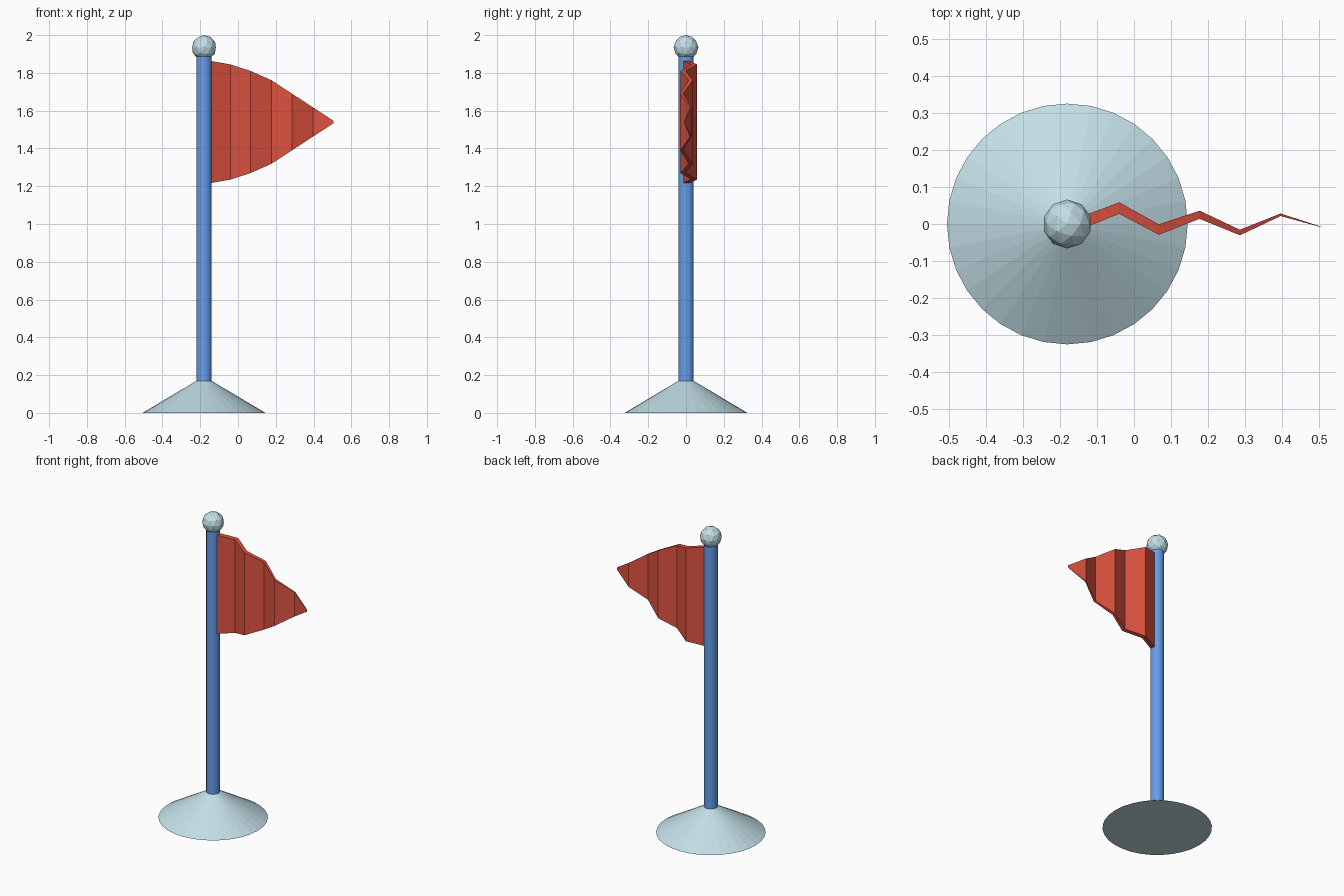
import bpy, bmesh

if "Cube" in bpy.data.objects:
    bpy.data.objects.remove(bpy.data.objects["Cube"])

POLE_X = -0.18


def material(name, rgb):
    m = bpy.data.materials.new(name)
    m.diffuse_color = (*rgb, 1)
    m.use_nodes = True
    m.node_tree.nodes["Principled BSDF"].inputs["Base Color"].default_value = m.diffuse_color
    return m


pale = material("pale_blue_grey", (0.54, 0.73, 0.79))
blue = material("blue", (0.13, 0.34, 0.83))
red = material("red", (0.73, 0.084, 0.05))


def finish(name, mat):
    ob = bpy.context.object
    ob.name = name
    ob.data.materials.append(mat)


# Conical base
bpy.ops.mesh.primitive_cone_add(vertices=32, radius1=0.325, radius2=0.04,
                                depth=0.17, location=(POLE_X, 0, 0.085))
finish("base", pale)

# Pole
bpy.ops.mesh.primitive_cylinder_add(vertices=32, radius=0.041, depth=1.72,
                                    location=(POLE_X, 0, 1.03))
finish("pole", blue)

# Faceted ball on top
bpy.ops.mesh.primitive_ico_sphere_add(subdivisions=2, radius=0.066,
                                      location=(POLE_X, 0, 1.934))
finish("ball", pale)

# Pleated pennant: (x, middle y, half thickness, half height) at each fold
folds = [(-0.150, 0.000, 0.0170, 0.324),
         (-0.040, 0.043, 0.0155, 0.305),
         (0.067, -0.015, 0.0140, 0.270),
         (0.177, 0.025, 0.0110, 0.221),
         (0.286, -0.023, 0.0075, 0.150),
         (0.396, 0.025, 0.0035, 0.078),
         (0.505, -0.008, 0.0006, 0.007)]
FLAG_Z = 1.54

bm = bmesh.new()
rings = []
for x, y, t, h in folds:
    rings.append([bm.verts.new((x, y + sy * t, FLAG_Z + sz * h))
                  for sy, sz in ((-1, -1), (1, -1), (1, 1), (-1, 1))])
for a, b in zip(rings, rings[1:]):
    for i in range(4):
        j = (i + 1) % 4
        bm.faces.new((a[i], a[j], b[j], b[i]))
bm.faces.new(rings[0])
bm.faces.new(rings[-1])
bmesh.ops.recalc_face_normals(bm, faces=bm.faces)
mesh = bpy.data.meshes.new("flag")
bm.to_mesh(mesh)
bm.free()
mesh.materials.append(red)
bpy.context.collection.objects.link(bpy.data.objects.new("flag", mesh))
